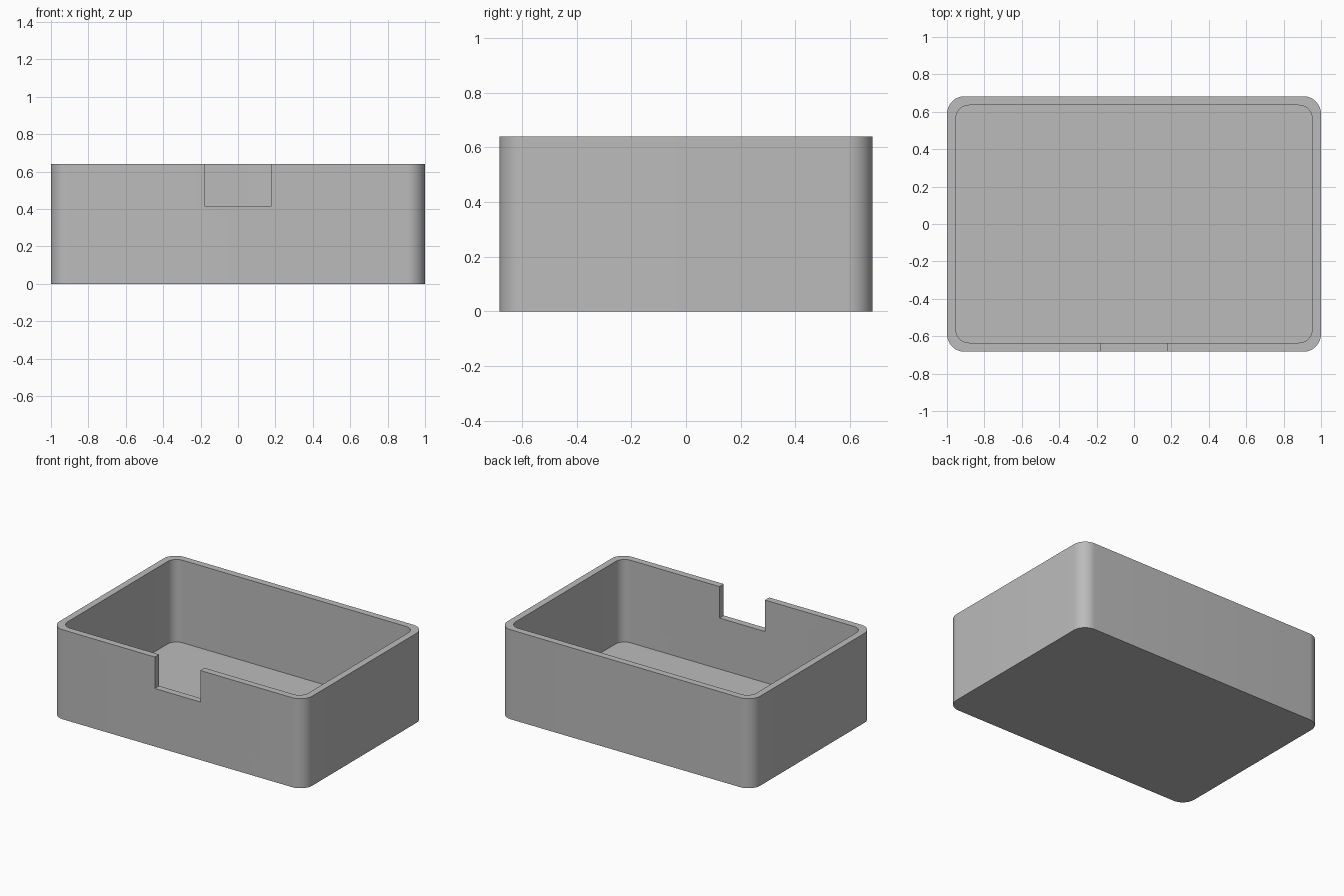
import bpy, bmesh, math

cube = bpy.data.objects.get("Cube")
if cube:
    bpy.data.objects.remove(cube, do_unlink=True)

HALF_X, HALF_Y, HEIGHT = 1.0, 0.683, 0.64
WALL, FLOOR = 0.048, 0.05
NOTCH_HALF, NOTCH_Z = 0.18, 0.415

grey = bpy.data.materials.new("plain grey")
grey.use_nodes = True
colour = (0.5, 0.5, 0.5, 1)
grey.diffuse_color = colour
grey.node_tree.nodes["Principled BSDF"].inputs["Base Color"].default_value = colour


def rounded_block(name, hx, hy, radius, z0, z1, steps=12):
    """Upright block with rounded vertical corners."""
    bm = bmesh.new()
    ring = []
    for i, (sx, sy) in enumerate([(1, 1), (-1, 1), (-1, -1), (1, -1)]):
        for k in range(steps + 1):
            a = math.pi / 2 * (i + k / steps)
            ring.append(bm.verts.new((sx * (hx - radius) + radius * math.cos(a),
                                      sy * (hy - radius) + radius * math.sin(a), z0)))
    base = bm.faces.new(ring)
    top = bmesh.ops.extrude_face_region(bm, geom=[base])["geom"]
    bmesh.ops.translate(bm, vec=(0, 0, z1 - z0),
                        verts=[v for v in top if isinstance(v, bmesh.types.BMVert)])
    bmesh.ops.recalc_face_normals(bm, faces=bm.faces)
    mesh = bpy.data.meshes.new(name)
    bm.to_mesh(mesh)
    bm.free()
    mesh.materials.append(grey)
    obj = bpy.data.objects.new(name, mesh)
    bpy.context.collection.objects.link(obj)
    return obj


def cut(target, cutter):
    mod = target.modifiers.new(cutter.name, "BOOLEAN")
    mod.operation = "DIFFERENCE"
    mod.solver = "EXACT"
    mod.object = cutter
    bpy.context.view_layer.objects.active = target
    bpy.ops.object.modifier_apply(modifier=mod.name)
    bpy.data.objects.remove(cutter, do_unlink=True)


# Outer shell of the open box
box = rounded_block("open_box", HALF_X, HALF_Y, 0.095, 0, HEIGHT)

# Hollow interior
cut(box, rounded_block("cavity", HALF_X - WALL, HALF_Y - WALL, 0.07, FLOOR, HEIGHT + 0.2))

# Rectangular notch in the front wall
bpy.ops.mesh.primitive_cube_add(size=2, location=(0, -HALF_Y, NOTCH_Z + 0.2))
notch = bpy.context.object
notch.name = "front_notch"
notch.scale = (NOTCH_HALF, 0.15, 0.2)
bpy.context.view_layer.update()
cut(box, notch)

# Smooth corners, crisp rims
bpy.ops.object.select_all(action="DESELECT")
box.select_set(True)
bpy.context.view_layer.objects.active = box
bpy.ops.object.shade_smooth_by_angle(angle=math.radians(30))
